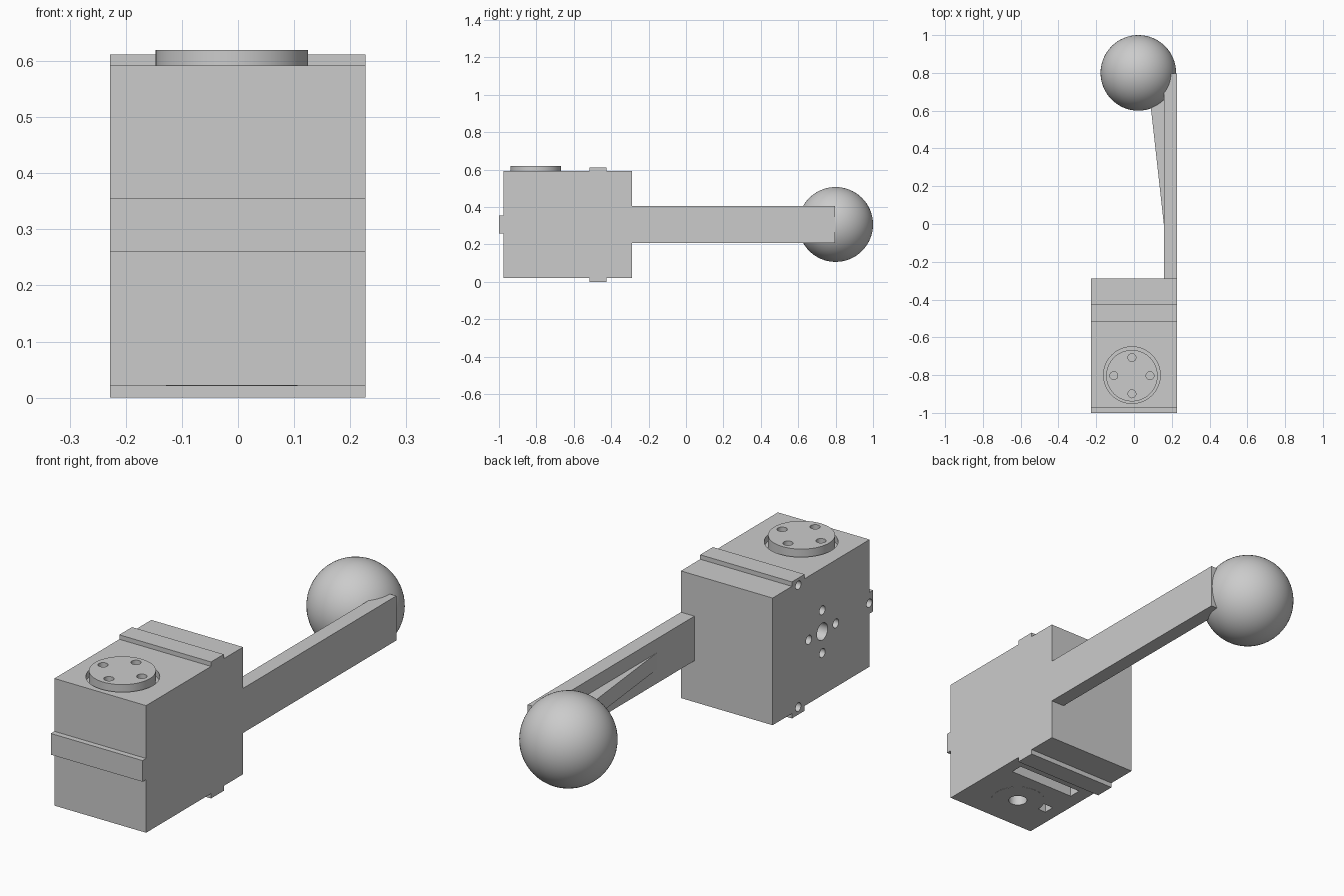
import bpy, bmesh, math
from mathutils import Matrix, Vector

if "Cube" in bpy.data.objects:
    bpy.data.objects.remove(bpy.data.objects["Cube"], do_unlink=True)

# Single grey material
grey = bpy.data.materials.new("light_grey")
grey.use_nodes = True
COLOUR = (0.6, 0.6, 0.6, 1)
grey.diffuse_color = COLOUR
grey.node_tree.nodes["Principled BSDF"].inputs["Base Color"].default_value = COLOUR


def make(name, bm):
    bmesh.ops.recalc_face_normals(bm, faces=bm.faces[:])
    me = bpy.data.meshes.new(name)
    bm.to_mesh(me)
    bm.free()
    me.materials.append(grey)
    ob = bpy.data.objects.new(name, me)
    bpy.context.collection.objects.link(ob)
    return ob


def add_box(bm, lo, hi):
    lo, hi = Vector(lo), Vector(hi)
    m = Matrix.Translation((lo + hi) / 2) @ Matrix.Diagonal((*(hi - lo), 1))
    bmesh.ops.create_cube(bm, size=1, matrix=m)


def add_cyl(bm, a, b, r, seg=32):
    a, b = Vector(a), Vector(b)
    rot = (b - a).to_track_quat('Z', 'Y').to_matrix().to_4x4()
    bmesh.ops.create_cone(bm, cap_ends=True, segments=seg, radius1=r, radius2=r,
                          depth=(b - a).length, matrix=Matrix.Translation((a + b) / 2) @ rot)


def add_prism(bm, points, offset):
    face = bm.faces.new([bm.verts.new(p) for p in points])
    ext = bmesh.ops.extrude_face_region(bm, geom=[face])["geom"]
    bmesh.ops.translate(bm, vec=offset, verts=[v for v in ext if isinstance(v, bmesh.types.BMVert)])


def carve(target, cutter):
    cutter.hide_render = True
    mod = target.modifiers.new("cut", 'BOOLEAN')
    mod.operation, mod.solver, mod.object = 'DIFFERENCE', 'EXACT', cutter
    bpy.context.view_layer.update()
    dg = bpy.context.evaluated_depsgraph_get()
    me = bpy.data.meshes.new_from_object(target.evaluated_get(dg))
    target.modifiers.clear()
    target.data = me


# Main dimensions
X0, X1 = -0.228, 0.227
Y0, Y1, Z0, Z1 = -0.975, -0.288, 0.022, 0.592
RA, RB = -0.515, -0.425             # top and bottom rib range
AX, AY, MZ = -0.011, -0.803, 0.307  # output axis and mid height
RING = [(0.096 * math.cos(i * math.pi / 2), 0.096 * math.sin(i * math.pi / 2)) for i in range(4)]

# Housing: side profile with three ribs, extruded across the width
profile = [(Y0, Z0), (RA, Z0), (RA, 0), (RB, 0), (RB, Z0), (Y1, Z0), (Y1, Z1),
           (RB, Z1), (RB, 0.612), (RA, 0.612), (RA, Z1), (Y0, Z1),
           (Y0, 0.355), (-1, 0.355), (-1, 0.26), (Y0, 0.26)]
bm = bmesh.new()
add_prism(bm, [(X0, y, z) for y, z in profile], (X1 - X0, 0, 0))
housing = make("housing", bm)

# Cutters for the housing
bm = bmesh.new()
add_cyl(bm, (AX, -0.80, 0.562), (AX, -0.80, 0.7), 0.15, 64)           # horn seat
add_cyl(bm, (X0 - 0.1, -0.64, MZ), (X0 + 0.06, -0.64, MZ), 0.038)     # side centre hole
for u, v in RING:                                                     # side screw holes
    add_cyl(bm, (X0 - 0.1, -0.64 + u, MZ + v), (X0 + 0.06, -0.64 + u, MZ + v), 0.02, 24)
for y, z in ((-0.47, 0.58), (-0.47, 0.034), (-0.973, MZ)):            # rib end holes
    add_cyl(bm, (X0 - 0.1, y, z), (X0 + 0.06, y, z), 0.019, 24)
add_box(bm, (-0.165, -0.627, -0.1), (0.168, -0.57, 0.10))             # cable pocket
add_box(bm, (-0.17, -0.805, -0.1), (-0.10, -0.755, 0.06))             # notch beside rear hub
add_cyl(bm, (AX, AY, -0.1), (AX, AY, 0.09), 0.04)                     # rear hub bore
cutter = make("housing_cutter", bm)
carve(housing, cutter)

# Rear hub plate, flush with the underside
bm = bmesh.new()
add_cyl(bm, (AX, AY, Z0 - 0.001), (AX, AY, 0.07), 0.117, 64)
hub = make("rear_hub", bm)
bm = bmesh.new()
add_cyl(bm, (AX, AY, -0.1), (AX, AY, 0.2), 0.04)
hub_cutter = make("hub_cutter", bm)
carve(hub, hub_cutter)

# Output horn with four screw holes
bm = bmesh.new()
add_cyl(bm, (AX, AY, 0.55), (AX, AY, 0.62), 0.136, 64)
horn = make("output_horn", bm)
bm = bmesh.new()
for u, v in RING:
    add_cyl(bm, (AX + u, AY + v, 0.57), (AX + u, AY + v, 0.7), 0.021, 24)
horn_cutter = make("horn_cutter", bm)
carve(horn, horn_cutter)

for ob in (cutter, hub_cutter, horn_cutter):
    bpy.data.objects.remove(ob, do_unlink=True)

# Arm plate reaching back to the ball
bm = bmesh.new()
add_box(bm, (0.16, Y1, 0.207), (X1, 0.797, 0.407))
arm = make("arm", bm)

# Tapered stiffening gusset on the inner side of the arm
bm = bmesh.new()
add_prism(bm, [(0.165, -0.02, 0.27), (0.16, -0.02, 0.27), (0.07, 0.79, 0.27), (0.165, 0.79, 0.27)],
          (0, 0, 0.074))
gusset = make("arm_gusset", bm)

# Ball
bm = bmesh.new()
bmesh.ops.create_uvsphere(bm, u_segments=64, v_segments=32, radius=0.2,
                          matrix=Matrix.Translation((0.023, 0.8, MZ)))
ball = make("ball", bm)

# Smooth curved faces, keep hard edges
bpy.ops.object.select_all(action='DESELECT')
for ob in (housing, hub, horn, arm, gusset, ball):
    ob.select_set(True)
bpy.context.view_layer.objects.active = housing
bpy.ops.object.shade_smooth_by_angle(angle=math.radians(30))
